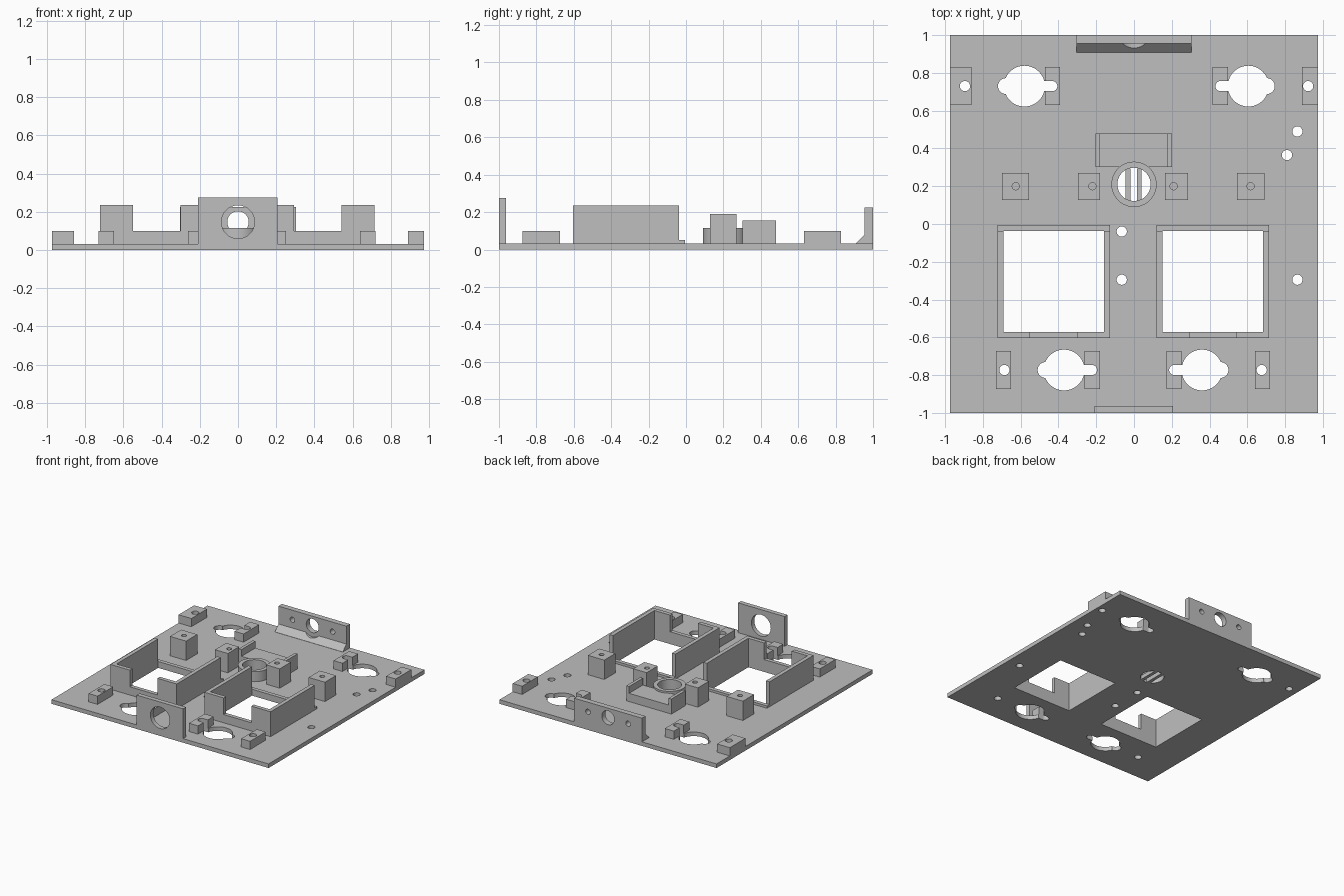
import bpy
from math import radians

cube = bpy.data.objects.get("Cube")
if cube:
    bpy.data.objects.remove(cube, do_unlink=True)

grey = bpy.data.materials.new("plain_grey")
grey.use_nodes = True
grey.diffuse_color = (0.52, 0.52, 0.52, 1)
grey.node_tree.nodes["Principled BSDF"].inputs["Base Color"].default_value = (0.52, 0.52, 0.52, 1)

T = 0.033    # plate thickness
LOW = 0.10   # height of the low blocks
SCREW = 0.027


def finish(obj, name):
    obj.name = name
    obj.data.materials.clear()
    obj.data.materials.append(grey)
    return obj


def box(name, x0, x1, y0, y1, z0, z1):
    bpy.ops.mesh.primitive_cube_add(size=1, location=((x0 + x1) / 2, (y0 + y1) / 2, (z0 + z1) / 2))
    obj = bpy.context.object
    for v in obj.data.vertices:
        v.co = (v.co.x * (x1 - x0), v.co.y * (y1 - y0), v.co.z * (z1 - z0))
    return finish(obj, name)


def rod(name, x, y, r, z0, z1):
    bpy.ops.mesh.primitive_cylinder_add(vertices=48, radius=r, depth=z1 - z0, location=(x, y, (z0 + z1) / 2))
    return finish(bpy.context.object, name)


def rod_y(name, x, z, r, y0, y1):
    bpy.ops.mesh.primitive_cylinder_add(vertices=48, radius=r, depth=y1 - y0,
                                        location=(x, (y0 + y1) / 2, z), rotation=(radians(90), 0, 0))
    return finish(bpy.context.object, name)


def cut(obj, *cutters):
    """Subtract the cutters, bake the result and remove them."""
    for c in cutters:
        c.hide_render = True
        mod = obj.modifiers.new("cut", 'BOOLEAN')
        mod.operation = 'DIFFERENCE'
        mod.solver = 'EXACT'
        mod.object = c
    dg = bpy.context.evaluated_depsgraph_get()
    mesh = bpy.data.meshes.new_from_object(obj.evaluated_get(dg))
    obj.modifiers.clear()
    obj.data = mesh
    for c in cutters:
        bpy.data.objects.remove(c, do_unlink=True)
    bpy.ops.object.select_all(action='DESELECT')
    obj.select_set(True)
    bpy.context.view_layer.objects.active = obj
    bpy.ops.object.shade_smooth_by_angle(angle=radians(30))


def hole(x, y, r=SCREW, z0=-0.1, z1=0.5):
    return rod("hole_cutter", x, y, r, z0, z1)


def slot(x, y, side):
    """Narrow slot of a keyhole, pointing to side (+1 or -1) in x."""
    end = x + side * 0.147
    a, b = sorted((x, end))
    return [box("slot_cutter", a, b, y - SCREW, y + SCREW, -0.1, 0.5), hole(end, y)]


def keyhole(x, y, side):
    return slot(x, y, side) + [hole(x, y, 0.108), hole(x - side * 0.098, y, 0.042)]


# layout: keyholes (x, y, slot side), screw blocks (x0, x1, y, hole x), pockets (x0, x1)
keyholes = [(-0.58, 0.73, 1), (0.605, 0.73, -1), (-0.37, -0.773, 1), (0.36, -0.773, -1)]
screw_blocks = [(-0.975, -0.86, 0.73, -0.895), (0.89, 0.975, 0.73, 0.922),
                (-0.73, -0.65, -0.773, -0.686), (0.64, 0.72, -0.773, 0.676)]
plate_holes = [(0.865, 0.49), (0.81, 0.365), (-0.065, -0.04), (-0.065, -0.295), (0.865, -0.295)]
pockets = [(-0.723, -0.128), (0.12, 0.715)]
PY0, PY1, WALL = -0.603, -0.006, 0.032

# base plate with all its openings
plate = box("base_plate", -0.975, 0.975, -1, 1, 0, T)
cutters = [hole(x, y) for x, y in plate_holes]
cutters += [hole(hx, y) for _, _, y, hx in screw_blocks]
cutters += [box("pocket_cutter", a + WALL, b - WALL, PY0 + WALL, PY1 - WALL, -0.1, 0.5) for a, b in pockets]
for k in keyholes:
    cutters += keyhole(*k)
cutters.append(hole(0, 0.21, 0.088))
cut(plate, *cutters)

# screw blocks with a through hole
for i, (a, b, y, hx) in enumerate(screw_blocks):
    cut(box(f"screw_block_{i + 1}", a, b, y - 0.1, y + 0.1, T, LOW), hole(hx, y))

# blocks on both sides of the keyhole slots
for i, (x, y, s) in enumerate(keyholes):
    a, b = sorted((x + s * 0.108, x + s * 0.189))
    cut(box(f"keyhole_block_{i + 1}", a, b, y - 0.1, y + 0.1, T, LOW), *slot(x, y, s))

# two pocket frames: tall sides, notched front, low back
for tag, (a, b) in zip(("right", "left"), pockets):
    frame = box(f"{tag}_pocket_frame", a, b, PY0, PY1, T, 0.235)
    mid = (a + b) / 2
    cut(frame,
        box("inside", a + WALL, b - WALL, PY0 + WALL, PY1 - WALL, 0, 0.5),
        box("back_low", a - 0.1, b + 0.1, PY1 - WALL, PY1 + 0.1, 0.052, 0.5),
        box("front_notch", mid - 0.124, mid + 0.124, PY0 - 0.1, PY0 + WALL + 0.02, LOW, 0.5))

# four standoffs with blind holes
for i, (a, b, hx) in enumerate([(-0.70, -0.555, -0.626), (-0.296, -0.18, -0.22),
                                (0.165, 0.286, 0.21), (0.545, 0.692, 0.617)]):
    cut(box(f"standoff_{i + 1}", a, b, 0.127, 0.27, T, 0.19), hole(hx, 0.2, 0.019, 0.06))

# central ring with two bars across its floor
cut(rod("centre_ring", 0, 0.21, 0.12, T, 0.115), hole(0, 0.21, 0.088))
for tag, x in (("right", -0.032), ("left", 0.028)):
    box(f"{tag}_ring_bar", x - 0.013, x + 0.013, 0.125, 0.295, 0, T)

# tray behind the ring
tray = box("tray", -0.205, 0.2, 0.302, 0.48, T, 0.155)
cut(tray, box("tray_inside", -0.18, 0.175, 0.2, 0.6, 0.1, 0.5), hole(0, 0.21, 0.1))

# front tab
cut(box("front_tab", -0.21, 0.207, -1, -0.963, T, 0.275), rod_y("tab_hole", 0, 0.147, 0.087, -1.1, -0.9))

# back tab with three holes
cut(box("back_tab", -0.305, 0.305, 0.955, 1, T, 0.225),
    *[rod_y("tab_hole", x, 0.147, r, 0.9, 1.1) for x, r in ((-0.18, 0.021), (0, 0.056), (0.18, 0.021))])

# sloped gusset in front of the back tab
gusset = box("back_tab_gusset", -0.305, 0.305, 0.908, 0.955, T, 0.08)
for v in gusset.data.vertices:
    if v.co.y < 0 and v.co.z > 0:
        v.co.z = -0.0225
cut(gusset, rod_y("gusset_relief", 0, 0.147, 0.09, 0.85, 0.98))
